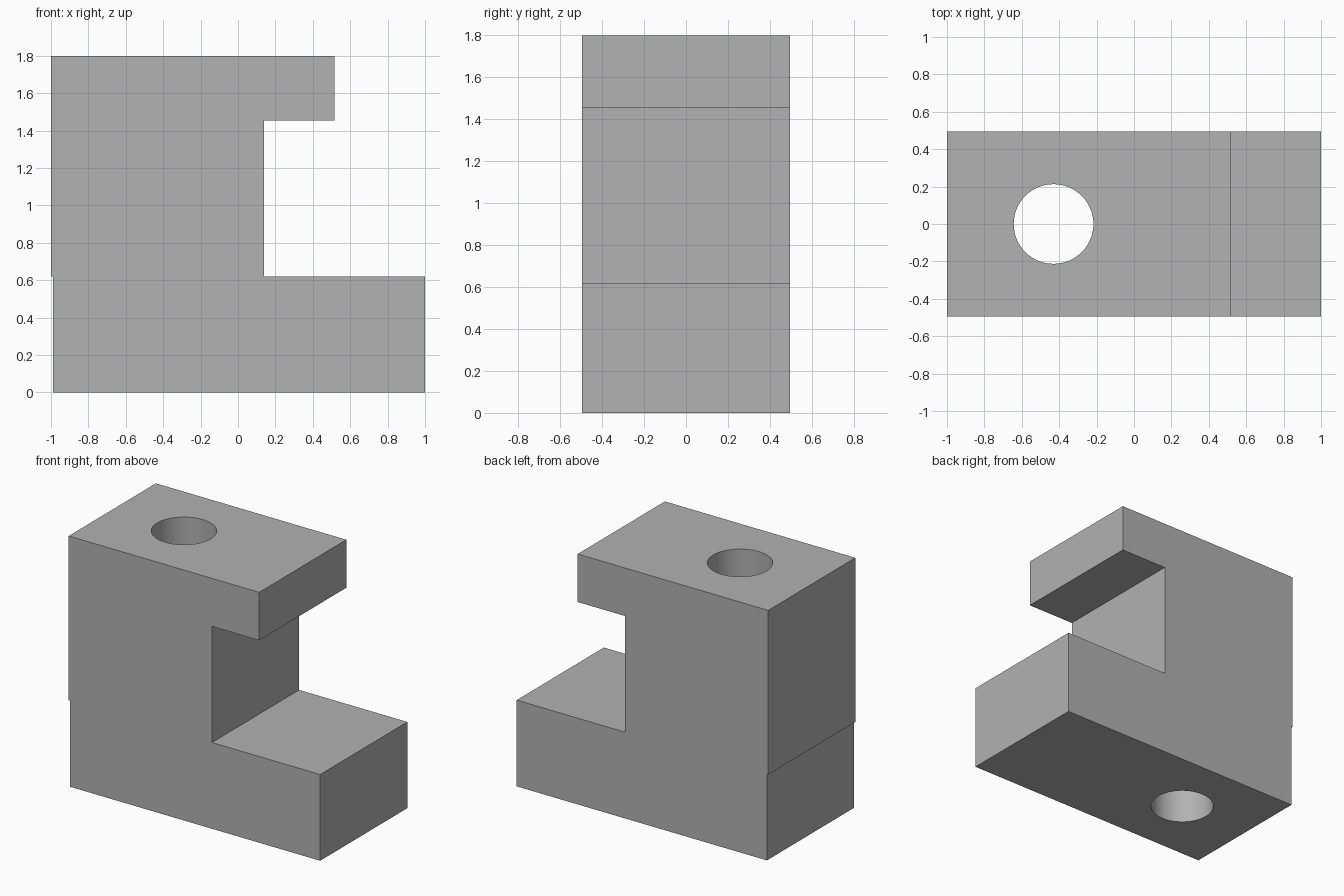
import bpy
import bmesh
import math

cube = bpy.data.objects.get("Cube")
if cube:
    bpy.data.objects.remove(cube, do_unlink=True)

DEPTH = 0.99
HEIGHT = 1.8

# Plain grey material
grey = bpy.data.materials.new("grey")
grey.use_nodes = True
colour = (0.445, 0.445, 0.445, 1)
grey.diffuse_color = colour
grey.node_tree.nodes["Principled BSDF"].inputs["Base Color"].default_value = colour

# Side profile (x, z): foot, slot, top lip and small step at the back of the foot
profile = [(-0.99, 0), (1, 0), (1, 0.62), (0.14, 0.62), (0.14, 1.455),
           (0.515, 1.455), (0.515, HEIGHT), (-1, HEIGHT), (-1, 0.62), (-0.99, 0.62)]


def add_object(name, bm):
    bmesh.ops.recalc_face_normals(bm, faces=bm.faces)
    mesh = bpy.data.meshes.new(name)
    bm.to_mesh(mesh)
    bm.free()
    mesh.materials.append(grey)
    obj = bpy.data.objects.new(name, mesh)
    bpy.context.collection.objects.link(obj)
    return obj


# Clamp body: profile extruded along y
bm = bmesh.new()
face = bm.faces.new([bm.verts.new((x, -DEPTH / 2, z)) for x, z in profile])
extruded = bmesh.ops.extrude_face_region(bm, geom=[face])["geom"]
bmesh.ops.translate(bm, vec=(0, DEPTH, 0),
                    verts=[v for v in extruded if isinstance(v, bmesh.types.BMVert)])
body = add_object("clamp_body", bm)

# Round vertical through hole
bm = bmesh.new()
bmesh.ops.create_cone(bm, cap_ends=True, segments=64, radius1=0.213, radius2=0.213,
                      depth=HEIGHT + 1)
bmesh.ops.translate(bm, vec=(-0.43, 0, HEIGHT / 2), verts=bm.verts)
cutter = add_object("hole_cutter", bm)

cut = body.modifiers.new("bolt_hole", 'BOOLEAN')
cut.operation = 'DIFFERENCE'
cut.solver = 'EXACT'
cut.object = cutter

bpy.ops.object.select_all(action='DESELECT')
body.select_set(True)
bpy.context.view_layer.objects.active = body
bpy.ops.object.modifier_apply(modifier=cut.name)
bpy.data.objects.remove(cutter, do_unlink=True)

# Smooth hole wall, crisp outer edges
bpy.ops.object.shade_smooth_by_angle(angle=math.radians(30))
